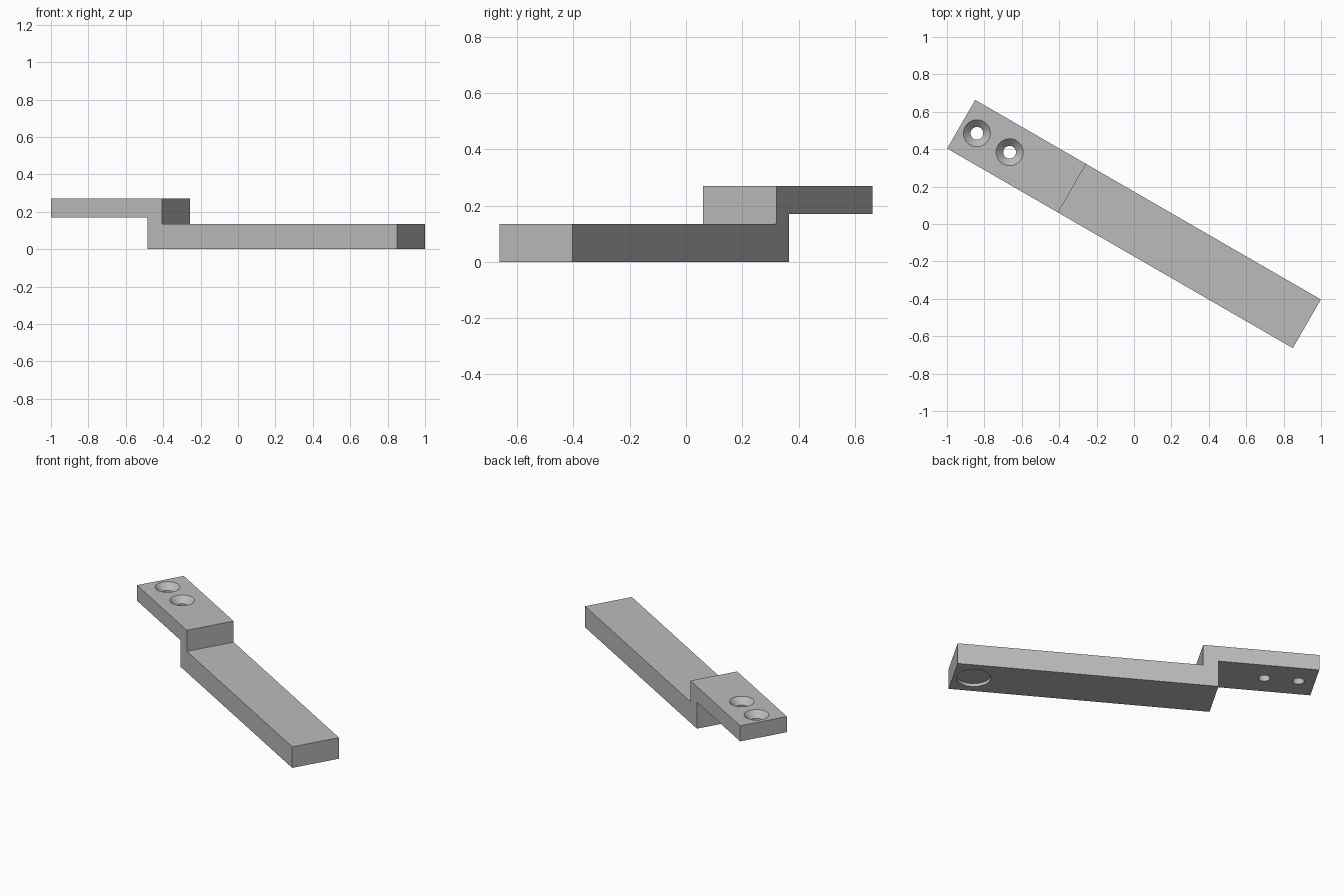
import bpy, bmesh, math
from mathutils import Matrix

if "Cube" in bpy.data.objects:
    bpy.data.objects.remove(bpy.data.objects["Cube"], do_unlink=True)

# Single grey finish
grey = bpy.data.materials.new("plain grey")
grey.use_nodes = True
colour = (0.5, 0.5, 0.5, 1)
grey.diffuse_color = colour
grey.node_tree.nodes["Principled BSDF"].inputs["Base Color"].default_value = colour

HALF_LENGTH, HALF_WIDTH = 1.067, 0.15
TOP, ARM_BOTTOM, BAR_TOP = 0.27, 0.17, 0.135
STEP_TOP, STEP_BOTTOM = -0.382, -0.472
SEGMENTS = 48


def make_object(name, bm):
    bmesh.ops.recalc_face_normals(bm, faces=bm.faces)
    mesh = bpy.data.meshes.new(name)
    bm.to_mesh(mesh)
    bm.free()
    mesh.materials.append(grey)
    obj = bpy.data.objects.new(name, mesh)
    bpy.context.collection.objects.link(obj)
    return obj


def extruded_profile(name, points):
    """Side profile in x and z, extruded across the width."""
    bm = bmesh.new()
    face = bm.faces.new([bm.verts.new((x, -HALF_WIDTH, z)) for x, z in points])
    new = bmesh.ops.extrude_face_region(bm, geom=[face])["geom"]
    verts = [g for g in new if isinstance(g, bmesh.types.BMVert)]
    bmesh.ops.translate(bm, verts=verts, vec=(0, 2 * HALF_WIDTH, 0))
    return make_object(name, bm)


def turned_cutter(name, x, profile):
    """Solid of revolution from rings of radius and height, at x along the bar."""
    bm = bmesh.new()
    rings = []
    for radius, z in profile:
        angles = [2 * math.pi * i / SEGMENTS for i in range(SEGMENTS)]
        rings.append([bm.verts.new((x + radius * math.cos(a), radius * math.sin(a), z))
                      for a in angles])
    for low, high in zip(rings, rings[1:]):
        for i in range(SEGMENTS):
            j = (i + 1) % SEGMENTS
            bm.faces.new((low[i], low[j], high[j], high[i]))
    bm.faces.new(rings[0])
    bm.faces.new(rings[-1])
    obj = make_object(name, bm)
    obj.hide_render = True
    return obj


# Stepped bar: thick lower bar with a raised thinner mounting arm
bar = extruded_profile("stepped_bar", [
    (-HALF_LENGTH, ARM_BOTTOM), (STEP_BOTTOM, ARM_BOTTOM), (STEP_BOTTOM, 0),
    (HALF_LENGTH, 0), (HALF_LENGTH, BAR_TOP), (STEP_TOP, BAR_TOP),
    (STEP_TOP, TOP), (-HALF_LENGTH, TOP)])

# Two countersunk screw holes in the arm
BORE, SINK, OVER = 0.034, 0.072, 0.02
screw = [(BORE, ARM_BOTTOM - OVER), (BORE, TOP - SINK + BORE), (SINK + OVER, TOP + OVER)]
cutters = [turned_cutter("screw_hole_cutter", x, screw) for x in (-0.97, -0.768)]

# Shallow round recess under the far end
cutters.append(turned_cutter("recess_cutter", 0.946, [(0.1, -OVER), (0.1, 0.02)]))

for cutter in cutters:
    mod = bar.modifiers.new(cutter.name, 'BOOLEAN')
    mod.operation = 'DIFFERENCE'
    mod.solver = 'EXACT'
    mod.object = cutter

# Bake the cuts, remove the cutters and turn the bar to its diagonal
bpy.context.view_layer.update()
evaluated = bar.evaluated_get(bpy.context.evaluated_depsgraph_get())
cut_mesh = bpy.data.meshes.new_from_object(evaluated)
bar.modifiers.clear()
bar.data = cut_mesh
for cutter in cutters:
    bpy.data.objects.remove(cutter, do_unlink=True)
bar.data.transform(Matrix.Rotation(math.radians(-30), 4, 'Z'))

# Smooth round walls, sharp edges
bpy.ops.object.select_all(action='DESELECT')
bar.select_set(True)
bpy.context.view_layer.objects.active = bar
bpy.ops.object.shade_smooth_by_angle(angle=math.radians(30))
